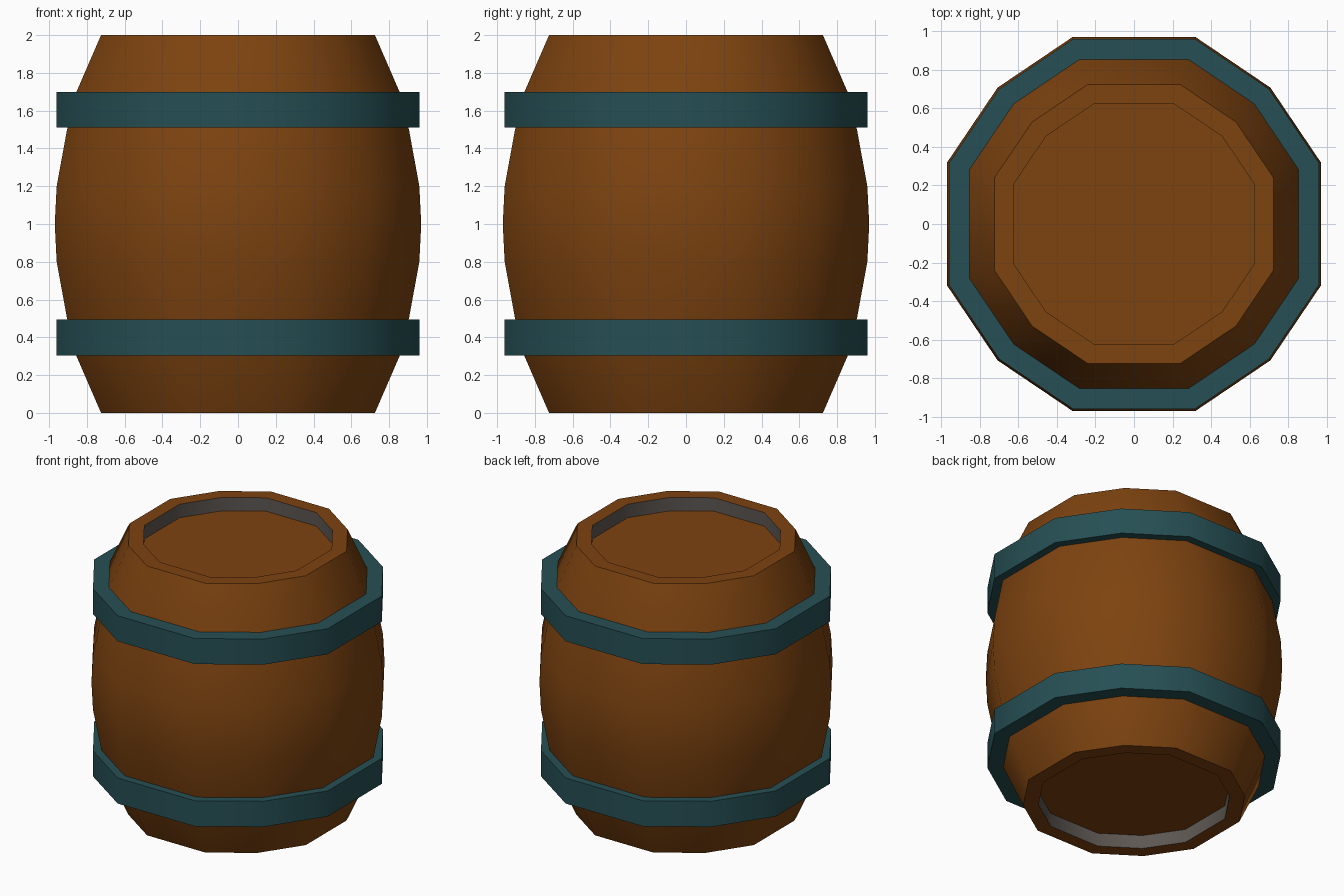
import bpy, bmesh

if "Cube" in bpy.data.objects:
    bpy.data.objects.remove(bpy.data.objects["Cube"])


def material(name, rgb):
    m = bpy.data.materials.new(name)
    m.diffuse_color = (*rgb, 1)
    m.use_nodes = True
    m.node_tree.nodes["Principled BSDF"].inputs["Base Color"].default_value = m.diffuse_color
    return m


WOOD = material("brown wood", (0.205, 0.056, 0.005))
HOOP = material("teal metal", (0.019, 0.078, 0.088))
GREY = material("dark grey lining", (0.11, 0.095, 0.085))

# Twelve-sided cross-section for a half-width of 1
QUARTER = [(1, 0.33), (0.73, 0.73), (0.33, 1)]
SECTION = []
for k in range(4):
    for x, y in QUARTER:
        for _ in range(k):
            x, y = -y, x
        SECTION.append((x, y))


def loft(name, profile, mats, closed=False, rule=None):
    """Stack the cross-section along (half-width, z) points."""
    bm = bmesh.new()
    rings = [[bm.verts.new((x * r, y * r, z)) for x, y in SECTION] for r, z in profile]
    n = len(SECTION)
    pairs = list(zip(rings, rings[1:]))
    if closed:
        pairs.append((rings[-1], rings[0]))
    else:
        bm.faces.new(rings[0][::-1])
        bm.faces.new(rings[-1])
    for a, b in pairs:
        for i in range(n):
            j = (i + 1) % n
            bm.faces.new((a[i], a[j], b[j], b[i]))
    bmesh.ops.recalc_face_normals(bm, faces=bm.faces[:])
    if rule:
        for f in bm.faces:
            f.material_index = rule(f)
    mesh = bpy.data.meshes.new(name)
    bm.to_mesh(mesh)
    bm.free()
    for m in mats:
        mesh.materials.append(m)
    ob = bpy.data.objects.new(name, mesh)
    bpy.context.collection.objects.link(ob)
    bpy.ops.object.select_all(action='DESELECT')
    ob.select_set(True)
    bpy.context.view_layer.objects.active = ob
    bpy.ops.object.shade_smooth_by_angle(angle=0.7)
    return ob


def recess_wall(f):
    """Grey for the upright walls of the two end recesses."""
    c = f.calc_center_median()
    return int(abs(f.normal.z) < 0.1 and abs(c.z - 1) > 0.85)


# Bulging body with recessed lids at both ends
lower = [(0.625, 0.1), (0.625, 0), (0.725, 0), (0.855, 0.3), (0.905, 0.5), (0.96, 0.8)]
upper = [(r, 2 - z) for r, z in reversed(lower)]
loft("barrel_body", lower + [(0.97, 1)] + upper, [WOOD, GREY], rule=recess_wall)

# Two hoops
for name, z in (("lower_hoop", 0.305), ("upper_hoop", 1.51)):
    loft(name, [(0.85, z), (0.96, z), (0.96, z + 0.19), (0.85, z + 0.19)], [HOOP], closed=True)
